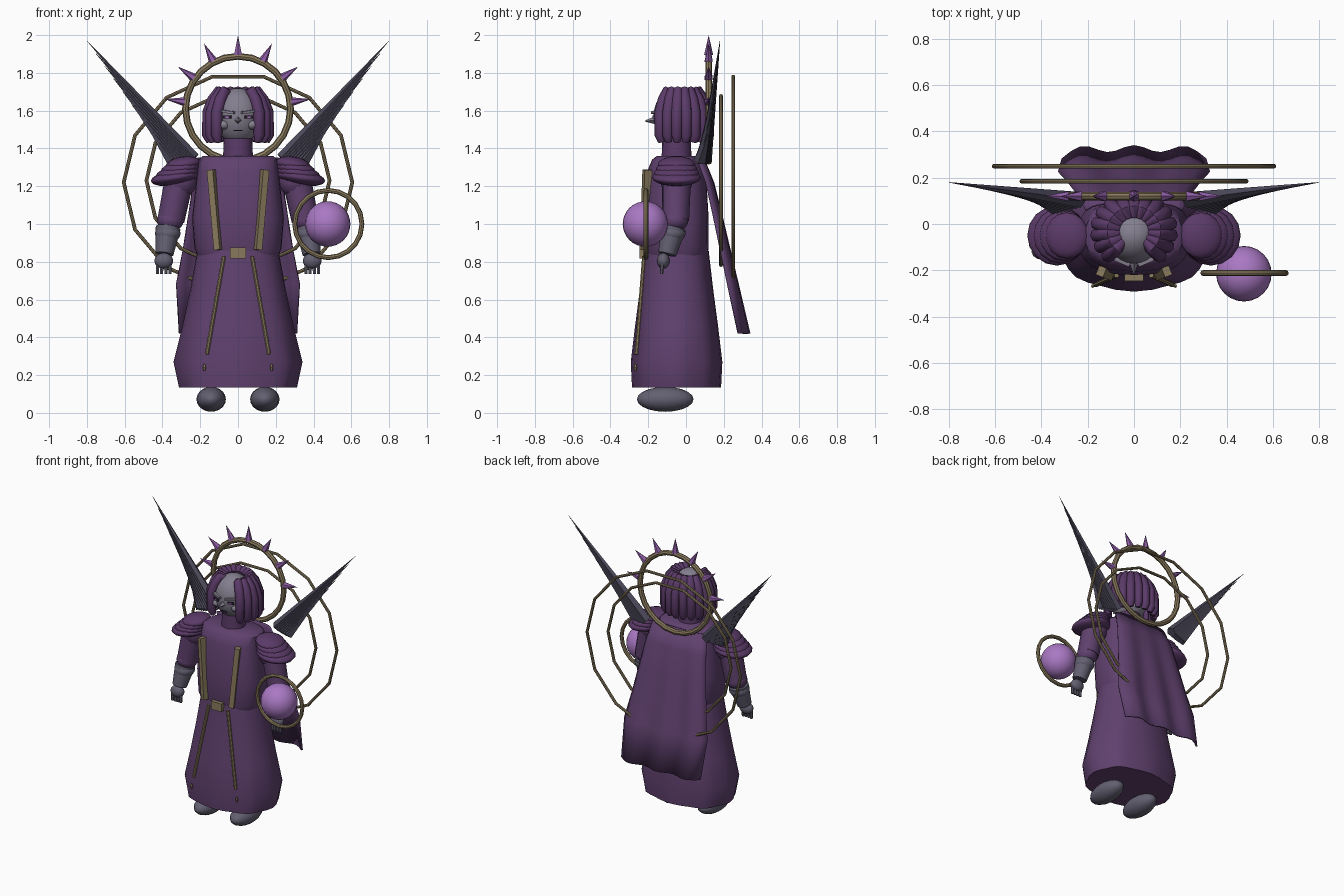
import bpy, bmesh, math
from mathutils import Vector

if "Cube" in bpy.data.objects:
    bpy.data.objects.remove(bpy.data.objects["Cube"])


def mat(name, rgb):
    m = bpy.data.materials.new(name)
    m.diffuse_color = (*rgb, 1)
    m.use_nodes = True
    m.node_tree.nodes["Principled BSDF"].inputs["Base Color"].default_value = m.diffuse_color
    return m


ROBE = mat("robe purple", (0.115, 0.052, 0.155))
HAIR = mat("hair purple", (0.105, 0.043, 0.140))
ORB = mat("orb lilac", (0.40, 0.19, 0.55))
SPIKE = mat("spike violet", (0.27, 0.11, 0.38))
GOLD = mat("old gold", (0.25, 0.195, 0.11))
SKIN = mat("grey skin", (0.23, 0.21, 0.27))
GLOVE = mat("slate grey", (0.125, 0.115, 0.165))
WING = mat("dark feather", (0.075, 0.068, 0.105))
DARK = mat("dark eye", (0.035, 0.018, 0.05))


def finish(ob, name, material, smooth=40):
    ob.name = name
    ob.data.materials.clear()
    ob.data.materials.append(material)
    bpy.ops.object.select_all(action='DESELECT')
    ob.select_set(True)
    bpy.context.view_layer.objects.active = ob
    if smooth:
        bpy.ops.object.shade_smooth_by_angle(angle=math.radians(smooth))
    return ob


def mesh_object(bm, name, material, smooth=40):
    bmesh.ops.recalc_face_normals(bm, faces=bm.faces)
    me = bpy.data.meshes.new(name)
    bm.to_mesh(me)
    bm.free()
    ob = bpy.data.objects.new(name, me)
    bpy.context.collection.objects.link(ob)
    return finish(ob, name, material, smooth)


def ball(name, material, loc, size, seg=16, rings=10, rot=(0, 0, 0)):
    bpy.ops.mesh.primitive_uv_sphere_add(segments=seg, ring_count=rings, location=loc, rotation=rot)
    ob = bpy.context.object
    ob.scale = size
    return finish(ob, name, material)


def box(name, material, loc, size, rot=(0, 0, 0)):
    bpy.ops.mesh.primitive_cube_add(size=1, location=loc, rotation=rot)
    ob = bpy.context.object
    ob.scale = size
    return finish(ob, name, material, 0)


def cone(name, material, a, b, r1, r2, sides=12, smooth=40):
    """Tapered bar from point a to point b."""
    a, b = Vector(a), Vector(b)
    bpy.ops.mesh.primitive_cone_add(vertices=sides, radius1=r1, radius2=r2, depth=(b - a).length,
                                    location=(a + b) / 2)
    ob = bpy.context.object
    ob.rotation_euler = (b - a).to_track_quat('Z', 'Y').to_euler()
    return finish(ob, name, material, smooth)


def ring(name, loc, rx, rz, thick, seg):
    """Upright hoop facing the front."""
    bpy.ops.mesh.primitive_torus_add(major_segments=seg, minor_segments=8, major_radius=1,
                                     minor_radius=thick / rx, location=loc,
                                     rotation=(math.pi / 2, 0, 0))
    ob = bpy.context.object
    ob.scale = (rx, rz, rx)
    return finish(ob, name, GOLD)


def loft(name, material, rows, n=32, power=2.0, fold=0.0, count=8):
    """Stacked rounded sections, each row = z, centre y, half width, half depth."""
    bm = bmesh.new()
    loops = []
    for k, (z, cy, rx, ry) in enumerate(rows):
        loop = []
        for i in range(n):
            t = 2 * math.pi * i / n
            c, s = math.cos(t), math.sin(t)
            f = 1 + fold * math.cos(count * t) * (1 - k / (len(rows) - 1))
            x = math.copysign(abs(c) ** (2 / power), c) * rx * f
            y = math.copysign(abs(s) ** (2 / power), s) * ry * f
            loop.append(bm.verts.new((x, cy + y, z)))
        loops.append(loop)
    for lo, hi in zip(loops, loops[1:]):
        for i in range(n):
            bm.faces.new((lo[i], lo[(i + 1) % n], hi[(i + 1) % n], hi[i]))
    bm.faces.new(loops[0])
    bm.faces.new(loops[-1])
    return mesh_object(bm, name, material)


def tube(name, material, points, depth, radii):
    cu = bpy.data.curves.new(name, 'CURVE')
    cu.dimensions = '3D'
    cu.bevel_depth = depth
    cu.bevel_resolution = 2
    cu.use_fill_caps = True
    sp = cu.splines.new('POLY')
    sp.points.add(len(points) - 1)
    for p, co, r in zip(sp.points, points, radii):
        p.co = (*co, 1)
        p.radius = r
    ob = bpy.data.objects.new(name, cu)
    bpy.context.collection.objects.link(ob)
    bpy.ops.object.select_all(action='DESELECT')
    ob.select_set(True)
    bpy.context.view_layer.objects.active = ob
    bpy.ops.object.convert(target='MESH')
    return finish(bpy.context.object, name, material, 60)


# Robe: skirt, torso, neck
loft("skirt", ROBE, [(0.135, -0.05, 0.305, 0.23), (0.27, -0.05, 0.335, 0.238), (0.46, -0.05, 0.29, 0.217),
                     (0.66, -0.05, 0.25, 0.192), (0.86, -0.05, 0.215, 0.17)], power=2.3, fold=0.025)
loft("torso", ROBE, [(0.83, -0.05, 0.215, 0.16), (0.87, -0.05, 0.23, 0.17), (1.03, -0.05, 0.243, 0.17),
                     (1.28, -0.05, 0.215, 0.155), (1.34, -0.05, 0.21, 0.13),
                     (1.36, -0.05, 0.185, 0.105)], power=2.6)
cone("neck", HAIR, (0, -0.05, 1.33), (0, -0.05, 1.46), 0.08, 0.075, 16)

# Cape: waved sheet sloping backwards
bm = bmesh.new()
profile = [(1.35, 0.09, 0.21), (1.22, 0.14, 0.235), (1.05, 0.18, 0.26), (0.86, 0.222, 0.29),
           (0.68, 0.262, 0.325), (0.42, 0.32, 0.31)]
rows = []
for k, (z, y, w) in enumerate(profile):
    rows.append([bm.verts.new((w * (i / 8 - 1),
                               y + 0.003 * k * math.cos(4.2 * math.pi * (i / 8 - 1) / 1.5)
                               - 0.03 * abs(i / 8 - 1) ** 6, z)) for i in range(17)])
for a, b in zip(rows, rows[1:]):
    for i in range(16):
        bm.faces.new((a[i], a[i + 1], b[i + 1], b[i]))
cape = mesh_object(bm, "cape", ROBE)
sol = cape.modifiers.new("thickness", 'SOLIDIFY')
sol.thickness = 0.012
sol.offset = 0

# Head and face
ball("head", SKIN, (0, -0.05, 1.57), (0.122, 0.122, 0.15), 24, 16)
cone("nose", SKIN, (0, -0.15, 1.55), (0, -0.215, 1.545), 0.025, 0.004, 4, 0)
box("mouth", DARK, (0, -0.162, 1.495), (0.05, 0.008, 0.006))
for s in (-1, 1):
    box("eye", DARK, (s * 0.055, -0.16, 1.566), (0.042, 0.02, 0.016), (0, 0, s * 0.4))
    box("pupil", ORB, (s * 0.055, -0.169, 1.566), (0.022, 0.008, 0.008), (0, 0, s * 0.4))
    box("brow", SKIN, (s * 0.05, -0.16, 1.593), (0.07, 0.025, 0.014), (0, s * -0.12, s * 0.4))
    ball("cheek", SKIN, (s * 0.075, -0.13, 1.525), (0.032, 0.03, 0.025), 12, 8)

# Hair strands draped round the back and sides
for i in range(15):
    t = math.radians(-136 + 272 * i / 14)
    path = [(0.065, 1.69), (0.105, 1.70), (0.135, 1.655), (0.16, 1.59), (0.162, 1.47), (0.15, 1.435)]
    tube("hair_strand", HAIR, [(r * math.sin(t), -0.03 + 0.92 * r * math.cos(t), z) for r, z in path],
         0.031, (0.5, 1, 1, 1, 0.95, 0.6))

# Halo with radial spikes, and the two hoops behind
ring("halo", (0, 0.12, 1.61), 0.278, 0.278, 0.018, 24)
for i in range(-3, 4):
    t = math.radians(27.5 * i)
    p = [(r * math.sin(t), 0.12, 1.61 + r * math.cos(t)) for r in (0.285, 0.39)]
    cone("halo_spike", SPIKE, p[0], p[1], 0.024, 0, 6, 0)
ring("inner_hoop", (0, 0.185, 1.23), 0.485, 0.46, 0.01, 14)
ring("outer_hoop", (0, 0.25, 1.22), 0.605, 0.575, 0.01, 14)

# Floating orb with its hoop
ball("orb", ORB, (0.475, -0.215, 1.0), (0.12, 0.12, 0.12), 24, 16)
ring("orb_hoop", (0.478, -0.212, 1.0), 0.178, 0.178, 0.013, 20)

# Belt buckle
box("buckle", GOLD, (0, -0.228, 0.847), (0.084, 0.035, 0.058))

for s in (-1, 1):
    # Feet
    ball("foot", GLOVE, (s * 0.142, -0.11, 0.072), (0.078, 0.15, 0.066))

    # Gold trim on chest and skirt
    a, b = Vector((s * 0.142, -0.205, 1.285)), Vector((s * 0.105, -0.22, 0.865))
    band = box("chest_band", GOLD, (a + b) / 2, (0.042, 0.034, 0.425))
    band.rotation_euler = (b - a).to_track_quat('-Z', 'Y').to_euler()
    cone("skirt_trim", GOLD, (s * 0.075, -0.222, 0.83), (s * 0.165, -0.262, 0.31), 0.011, 0.011, 8)
    ball("trim_bead", GOLD, (s * 0.178, -0.268, 0.24), (0.008, 0.008, 0.02), 8, 6)

    # Layered shoulder guards with small studs
    for i in range(4):
        ball("shoulder_guard", HAIR, (s * (0.29 + 0.014 * i), -0.05, 1.315 - 0.023 * i),
             (0.095 + 0.012 * i, 0.10 + 0.01 * i, 0.042), 16, 8, (0, s * 0.15, 0))

    # Arm, cuff and hand with fingers
    ball("upper_shoulder", ROBE, (s * 0.30, -0.05, 1.23), (0.085, 0.085, 0.09))
    cone("upper_arm", ROBE, (s * 0.31, -0.05, 1.24), (s * 0.355, -0.055, 1.02), 0.077, 0.072)
    ball("elbow", ROBE, (s * 0.358, -0.058, 1.02), (0.071, 0.071, 0.06))
    cone("forearm", GLOVE, (s * 0.37, -0.065, 0.98), (s * 0.39, -0.10, 0.84), 0.066, 0.048)
    ball("wrist_cuff", GLOVE, (s * 0.372, -0.07, 0.95), (0.068, 0.068, 0.05))
    ball("hand", GLOVE, (s * 0.393, -0.12, 0.805), (0.05, 0.035, 0.042), 12, 8)
    for f in range(4):
        x = s * (0.36 + 0.022 * f)
        cone("finger", GLOVE, (x, -0.125, 0.80), (x, -0.13, 0.735), 0.011, 0.009, 6)

    # Wing: fan of long pointed feathers
    for i in range(8):
        k = i / 7
        base = (s * (0.235 + 0.11 * k), 0.105 - 0.03 * k, 1.345 - 0.01 * k)
        tip = (s * (0.80 - 0.33 * k), 0.18 - 0.055 * k, 1.97 - 0.47 * k)
        cone("wing_feather", WING, base, tip, 0.036, 0.001, 5, 0)
